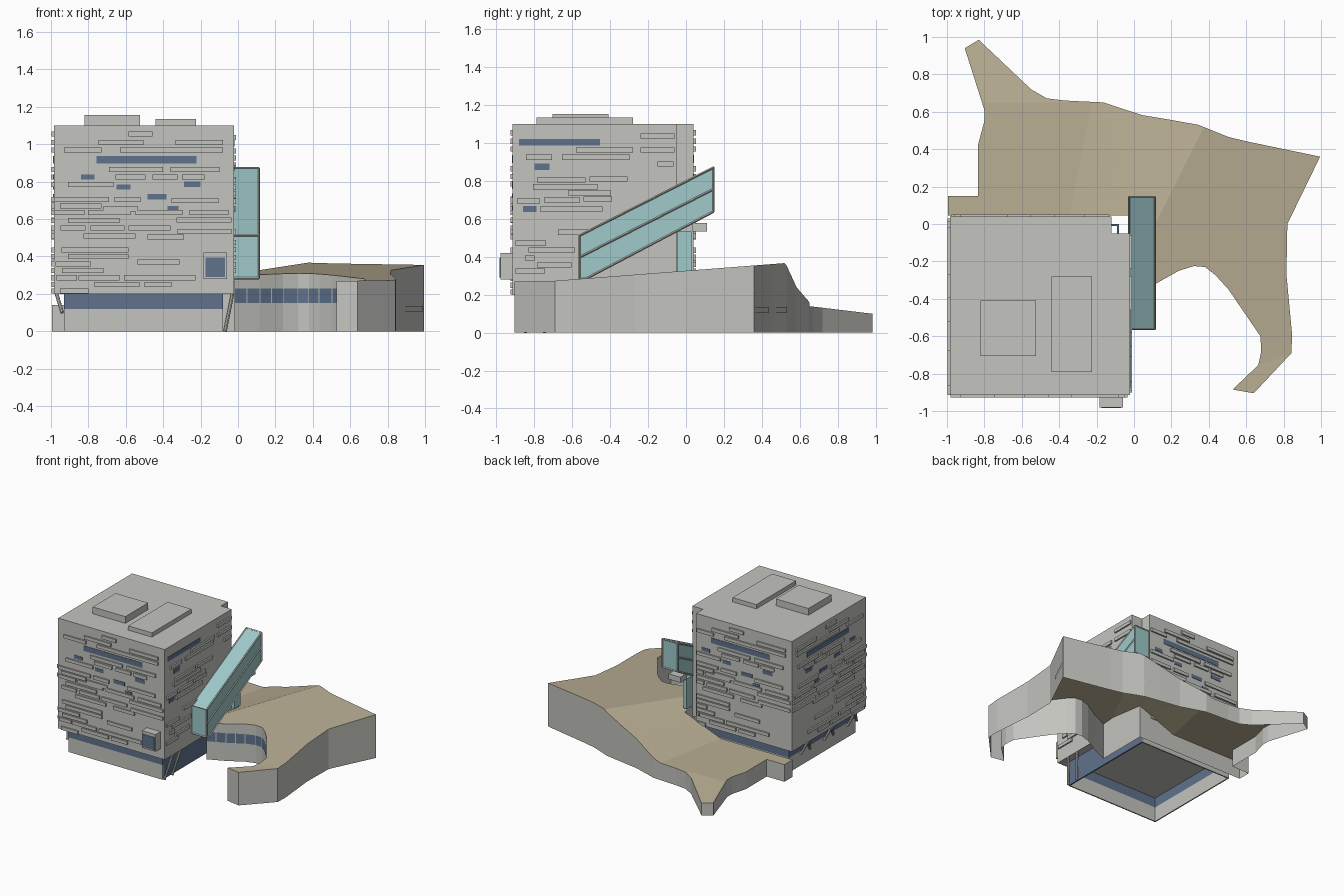
import bpy, bmesh, math
from mathutils import Vector

if "Cube" in bpy.data.objects:
    bpy.data.objects.remove(bpy.data.objects["Cube"])


def material(name, rgb):
    m = bpy.data.materials.new(name)
    m.diffuse_color = (*[(c / 255) ** 2.2 for c in rgb], 1)
    m.use_nodes = True
    m.node_tree.nodes["Principled BSDF"].inputs["Base Color"].default_value = m.diffuse_color
    return m


GREY = material("pale_concrete", (194, 194, 189))
BLUE = material("blue_glass", (96, 114, 139))
TAN = material("tan_roof", (184, 173, 146))
TEAL = material("teal_glass", (158, 200, 201))


def finish(name, bm, *mats):
    me = bpy.data.meshes.new(name)
    bm.to_mesh(me)
    bm.free()
    for m in mats:
        me.materials.append(m)
    ob = bpy.data.objects.new(name, me)
    bpy.context.collection.objects.link(ob)
    return ob


def boxes(name, spans, mat):
    """One object from boxes given as (x0, x1, y0, y1, z0, z1)."""
    bm = bmesh.new()
    for x0, x1, y0, y1, z0, z1 in spans:
        vs = bmesh.ops.create_cube(bm, size=1)["verts"]
        for v in vs:
            v.co = ((x0 + x1) / 2 + v.co.x * (x1 - x0),
                    (y0 + y1) / 2 + v.co.y * (y1 - y0),
                    (z0 + z1) / 2 + v.co.z * (z1 - z0))
    return finish(name, bm, mat)


def prism(name, pts, vec, mat):
    """Polygon swept along a vector."""
    bm = bmesh.new()
    f = bm.faces.new([bm.verts.new(p) for p in pts])
    r = bmesh.ops.extrude_face_region(bm, geom=[f])
    bmesh.ops.translate(bm, vec=vec, verts=[g for g in r["geom"] if isinstance(g, bmesh.types.BMVert)])
    bmesh.ops.recalc_face_normals(bm, faces=bm.faces)
    return finish(name, bm, mat)


def bars(name, segs, radius, mat, sides=4):
    """Straight rods between pairs of points."""
    bm = bmesh.new()
    for a, b in segs:
        a, b = Vector(a), Vector(b)
        vs = bmesh.ops.create_cone(bm, cap_ends=True, segments=sides, radius1=radius,
                                   radius2=radius, depth=(b - a).length)["verts"]
        q = Vector((0, 0, 1)).rotation_difference(b - a)
        for v in vs:
            v.co = q @ v.co + (a + b) / 2
    return finish(name, bm, mat)


# Main block with a notched back right corner
L, R, F, B = -.985, -.022, -.915, .04
prism("main_block", [(L, F, .2), (R, F, .2), (R, -.05, .2), (-.12, -.05, .2), (-.12, B, .2), (L, B, .2)],
      (0, 0, .9), GREY)
boxes("roof_units", [(-.82, -.525, -.705, -.41, 1.1, 1.155), (-.44, -.225, -.79, -.28, 1.1, 1.135)], GREY)

# Facade slats: (start, end, height) along each wall
front = [(-.585, -.457, 1.055), (-.745, -.505, 1.01), (-.335, -.08, 1.01), (-.93, -.73, .97),
         (-.63, -.08, .97), (-.69, -.4, .865), (-.36, -.1, .865), (-.655, -.495, .825),
         (-.457, -.323, .825), (-.3, -.18, .825), (-.91, -.665, .785), (-.98, -.69, .705),
         (-.66, -.52, .705), (-.355, -.104, .7), (-.953, -.73, .67), (-.72, -.537, .655),
         (-.98, -.82, .635), (-.8, -.574, .635), (-.548, -.296, .635), (-.26, -.05, .635),
         (-.91, -.633, .593), (-.33, -.035, .595), (-.948, -.815, .553), (-.788, -.606, .553),
         (-.585, -.36, .553), (-.323, -.035, .533), (-.825, -.548, .51), (-.483, -.29, .505),
         (-.943, -.585, .435), (-.91, -.585, .4), (-.537, -.313, .37), (-.975, -.788, .36),
         (-.94, -.72, .325), (-.97, -.86, .286), (-.852, -.633, .286), (-.61, -.227, .286),
         (-.767, -.526, .25), (-.5, -.355, .25), (-.953, -.8, .215)]
right = [(-.24, -.06, 1.037), (-.24, -.06, .963), (-.58, -.28, .963), (-.845, -.708, .926),
         (-.655, -.297, .926), (-.15, -.065, .89), (-.787, -.53, .805), (-.508, -.308, .81),
         (-.808, -.466, .77), (-.624, -.397, .737), (-.892, -.77, .695), (-.75, -.56, .7),
         (-.54, -.39, .705), (-.77, -.44, .653), (-.676, -.44, .53), (-.9, -.74, .474),
         (-.83, -.587, .437), (-.85, -.8, .395), (-.787, -.603, .358), (-.9, -.745, .326)]
front_win = [(-.756, -.222, .917, .042), (-.84, -.767, .825, .028), (-.65, -.575, .772, .028),
             (-.29, -.2, .785, .03), (-.483, -.382, .72, .03), (-.377, -.318, .655, .03)]
right_win = [(-.88, -.455, 1.005, .036), (-.8, -.72, .875, .034), (-.86, -.79, .653, .03)]


def facade(side, strips, depth):
    out = []
    for a, b, z, *h in strips:
        h = (h[0] if h else .027) / 2
        if side == "front":
            s = (a, b, F - depth, F + .005)
        elif side == "right":
            s = (R - .005, R + depth, a, b)
        elif side == "left":
            s = (L - depth, L + .005, a + .065, b + .065)
        else:
            s = (-1.01 - b, min(-1.01 - a, -.13), B - .005, B + depth)
        if s[1] > s[0]:
            out.append((*s, z - h, z + h))
    return out


for side in ("front", "right", "back", "left"):
    strips, wins = (right, right_win) if side == "right" else (front, front_win)
    boxes(side + "_slats", facade(side, strips, .012), GREY)
    boxes(side + "_windows", facade(side, wins, .003), BLUE)

# Projecting bay window
boxes("bay_box", [(-.184, -.06, -.98, F, .28, .42)], GREY)
boxes("bay_pane", [(-.174, -.07, -.984, -.979, .29, .395)], BLUE)

# Hollow ground storey: low walls, glass band, glazed right side
l, r, f, b, t = -.93, -.08, -.86, .0, .01
boxes("base_walls", [(l, r, f, f + t, 0, .12), (l, l + t, f, b, 0, .12), (l, r, b - t, b, 0, .12)], GREY)
boxes("base_glass", [(l, r, f, f + t, .12, .2), (l, l + t, f, b, .12, .2), (l, r, b - t, b, .12, .2),
                     (r - t, r, f + t, b, 0, .2)], BLUE)
legs = [((-.03, y, .2), (-.07, y - .05, 0)) for y in (-.8, -.7)]
legs += [((-.97, y, .2), (-.94, y + s, .1)) for y in (-.8, -.5, -.2) for s in (-.06, .06)]
bars("slanted_columns", legs, .01, GREY, 8)

# Sloping glass stair tube on the right wall
x0, x1 = -.027, .112
tube = [(-.562, .283), (-.53, .283), (.145, .638), (.145, .872), (-.562, .513)]
prism("stair_tube", [(x0, y, z) for y, z in tube], (x1 - x0, 0, 0), TEAL)
segs = []
for i, p in enumerate(tube):
    q = tube[(i + 1) % len(tube)]
    segs += [((x, *p), (x, *q)) for x in (x0, x1)]
    segs.append(((x0, *p), (x1, *p)))
segs += [((x, -.562, .398), (x, .145, .757)) for x in (x0, x1)]
bars("stair_tube_frame", segs, .006, GREY)
boxes("stair_landing", [(-.027, .08, .035, .11, .535, .58)], GREY)
boxes("link_glass", [(-.027, .0, -.045, .03, .29, .535)], TEAL)

# Spreading low wing: outline, sloping roof, open underside
outline = [(-.995, .045), (-.995, .15), (-.835, .15), (-.835, .42), (-.8, .55), (-.8, .61), (-.905, .94),
           (-.83, .985), (-.55, .72), (-.467, .672), (-.37, .66), (-.163, .65), (.04, .583), (.2, .556),
           (.345, .53), (.505, .465), (.61, .44), (.995, .36), (.82, 0), (.815, -.27), (.845, -.59),
           (.842, -.69), (.64, -.905), (.527, -.885), (.665, -.754), (.68, -.68), (.676, -.6),
           (.505, -.35), (.435, -.273), (.38, -.23), (.32, -.225), (.24, -.25), (.115, -.32),
           (-.02, -.38), (-.02, .045)]


def roof_height(x, y):
    low = .14 - .12 * max(0, y - .65)
    high = max(.27, .327 + .077 * y)
    xl, xh = -.25 - .2 * (.53 - y), .38 - .5 * (.53 - y)
    return low + (high - low) * min(1, max(0, (x - xl) / (xh - xl)))


bm = bmesh.new()
face = bm.faces.new([bm.verts.new((x, y, 0)) for x, y in outline])
bmesh.ops.triangulate(bm, faces=[face])
cuts = [((-.25, .53, 0), (1, -.2, 0)), ((.38, .53, 0), (1, -.5, 0)), ((.065, .53, 0), (1, -.35, 0)),
        ((0, .65, 0), (0, 1, 0)), ((0, -.7, 0), (0, 1, 0)), ((0, .3, 0), (0, 1, 0))]
for co, no in cuts:
    bmesh.ops.bisect_plane(bm, geom=bm.verts[:] + bm.edges[:] + bm.faces[:], plane_co=co, plane_no=no)
bmesh.ops.triangulate(bm, faces=bm.faces[:])
for v in bm.verts:
    v.co.z = roof_height(v.co.x, v.co.y)
for fc in bm.faces:
    if fc.normal.z < 0:
        fc.normal_flip()
rim = [e for e in bm.edges if e.is_boundary]
ext = bmesh.ops.extrude_edge_only(bm, edges=rim)["geom"]
for g in ext:
    if isinstance(g, bmesh.types.BMVert):
        g.co.z = 0
    elif isinstance(g, bmesh.types.BMFace):
        g.material_index = 1
bmesh.ops.recalc_face_normals(bm, faces=bm.faces)
bm.normal_update()
if sum(fc.normal.z for fc in bm.faces) < 0:
    bmesh.ops.reverse_faces(bm, faces=bm.faces[:])
finish("low_wing", bm, TAN, GREY)


def wall_panes(name, spans, z0, z1, mat):
    """Thin plates standing just outside wing walls; spans are (a, b) wall ends."""
    bm = bmesh.new()
    for a, b in spans:
        a, b = Vector((*a, 0)), Vector((*b, 0))
        n = Vector((a.y - b.y, b.x - a.x, 0)).normalized() * .004
        bm.faces.new([bm.verts.new(p + n + Vector((0, 0, z))) for p, z in ((b, z0), (a, z0), (a, z1), (b, z1))])
    return finish(name, bm, mat)


def part(p, q, s, e):
    return tuple(tuple(p[k] + (q[k] - p[k]) * u for k in (0, 1)) for u in (s, e))


# Window ribbon around the curved recess, with gaps as mullions
ribbon = []
for p, q in zip(outline[26:33], outline[27:34]):
    n = max(1, round(math.dist(p, q) / .09))
    ribbon += [part(p, q, (i + .04) / n, (i + .96) / n) for i in range(n)]
wall_panes("recess_windows", ribbon, .15, .228, BLUE)

# Slim slots in the outer walls
slots = [part(outline[17], outline[18], .05, .6), part(outline[20], outline[19], .3, .8)[::-1],
         part(outline[16], outline[17], .1, .95), part(outline[14], outline[15], .0, .9)]
wall_panes("wall_slots", slots, .105, .135, GREY)
